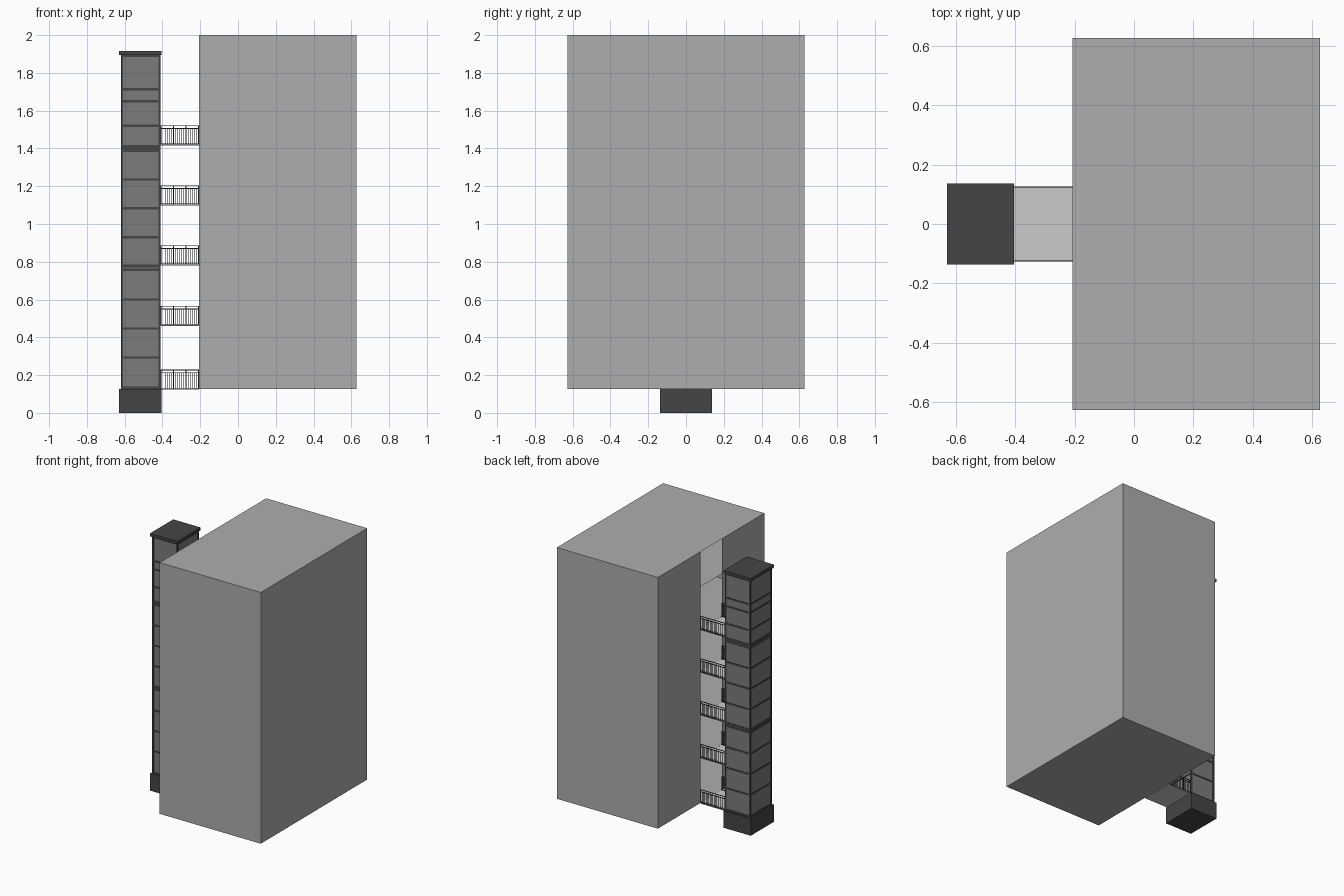
import bpy, bmesh
from mathutils import Vector

if "Cube" in bpy.data.objects:
    bpy.data.objects.remove(bpy.data.objects["Cube"])


def mat(name, v):
    m = bpy.data.materials.new(name)
    m.diffuse_color = (v, v, v, 1)
    m.use_nodes = True
    m.node_tree.nodes["Principled BSDF"].inputs["Base Color"].default_value = m.diffuse_color
    return m


WALL, DARK, PANEL, RAIL = mat("wall", .42), mat("dark_frame", .06), mat("panel", .2), mat("rail", .03)


def add_box(bm, x0, x1, y0, y1, z0, z1):
    r = bmesh.ops.create_cube(bm, size=1)
    c = Vector(((x0 + x1) / 2, (y0 + y1) / 2, (z0 + z1) / 2))
    for v in r["verts"]:
        v.co = c + Vector((v.co.x * (x1 - x0), v.co.y * (y1 - y0), v.co.z * (z1 - z0)))


def finish(name, bm, material=None):
    me = bpy.data.meshes.new(name)
    bm.to_mesh(me)
    bm.free()
    ob = bpy.data.objects.new(name, me)
    bpy.context.collection.objects.link(ob)
    if material:
        me.materials.append(material)
    return ob


def boxes(name, items, material=None):
    bm = bmesh.new()
    for b in items:
        add_box(bm, *b)
    return finish(name, bm, material)


BX0, BX1, BY = -.207, .627, .627
TX0, TX1, TY = -.62, -.41, .127
levels = [.127, .465, .785, 1.103, 1.42]

# building shell, open in a strip where the walkways arrive
bm = bmesh.new()


def sheet(pts):
    bm.faces.new([bm.verts.new(p) for p in pts])


outline = [(BX0, -TY), (BX0, -BY), (BX1, -BY), (BX1, BY), (BX0, BY), (BX0, TY)]
for (xa, ya), (xb, yb) in zip(outline, outline[1:]):
    sheet([(xa, ya, .127), (xb, yb, .127), (xb, yb, 2), (xa, ya, 2)])
corners = outline[1:5]
sheet([(x, y, 2) for x, y in corners])
sheet([(x, y, .127) for x, y in reversed(corners)])
finish("building_shell", bm, WALL)

# inner floors
bm = bmesh.new()
for z in levels[1:] + [1.738]:
    sheet([(x * .999, y * .999, z) for x, y in corners])
finish("inner_floors", bm, WALL)

# tower base and cap
boxes("tower_base", [(-.63, -.405, -.137, .137, 0, .127)], DARK)
boxes("tower_cap", [(-.63, -.405, -.137, .137, 1.895, 1.917)], DARK)

# tower panels
boxes("tower_panels", [(TX0 + .004, TX1 - .004, -TY + .004, TY - .004, .127, 1.895)], PANEL)

# tower corner posts
w = .012
boxes("tower_posts", [(x, x + w, y, y + w, .127, 1.895)
                      for x in (TX0, TX1 - w) for y in (-TY, TY - w)], DARK)

# tower cross bands on all four sides: (height, thickness)
bands = [(.133, .014), (.293, .012), (.447, .012), (.6, .012), (.758, .012), (.778, .016), (.93, .012),
         (1.083, .012), (1.235, .012), (1.4, .036), (1.52, .012), (1.65, .012), (1.713, .012), (1.89, .012)]
boxes("tower_bands", [(TX0 + .001, TX1 - .001, -TY + .001, TY - .001, z - t / 2, z + t / 2)
                      for z, t in bands], DARK)

# walkway decks
boxes("walkway_decks", [(TX1, BX0, -TY, TY, z - .004, z) for z in levels])

# railings on both walkway edges
rails = []
N = 18
for z in levels:
    for s in (-1, 1):
        y = s * (TY - .002)
        for h in (.004, .085, .100):
            rails.append((TX1, BX0, y - .002, y + .002, z + h - .002, z + h + .002))
        for i in range(N + 1):
            x = TX1 + .002 + (BX0 - TX1 - .004) * i / N
            post = i % 6 == 0
            r = .002 if post else .0011
            rails.append((x - r, x + r, y - r, y + r, z, z + (.1 if post else .085)))
boxes("walkway_railings", rails, RAIL)
